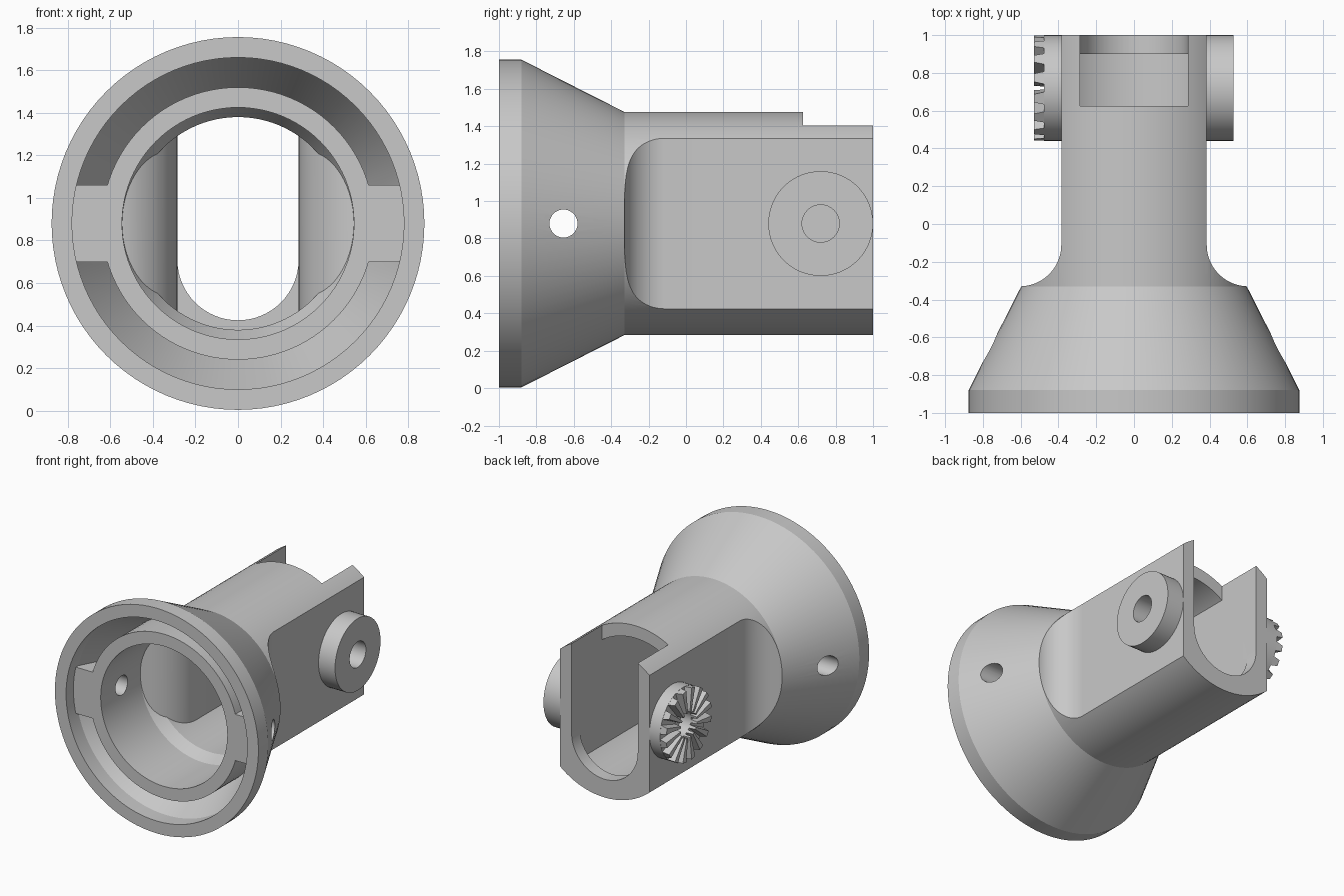
import bpy, bmesh
from math import sin, cos, pi, radians

cube = bpy.data.objects.get("Cube")
if cube:
    bpy.data.objects.remove(cube, do_unlink=True)

AXIS_Z = 0.88    # height of the main axis
FLAT = 0.385     # outer half width of the flat sides
SLOT = 0.285     # inner half width between the walls
PIVOT_Y = 0.72   # position of the side bosses

grey = bpy.data.materials.new("plain grey")
grey.use_nodes = True
colour = (0.58, 0.58, 0.58, 1)
grey.diffuse_color = colour
grey.node_tree.nodes["Principled BSDF"].inputs["Base Color"].default_value = colour


def finish(name, bm):
    bmesh.ops.remove_doubles(bm, verts=bm.verts, dist=1e-5)
    bmesh.ops.recalc_face_normals(bm, faces=bm.faces)
    mesh = bpy.data.meshes.new(name)
    bm.to_mesh(mesh)
    bm.free()
    mesh.materials.append(grey)
    obj = bpy.data.objects.new(name, mesh)
    bpy.context.collection.objects.link(obj)
    return obj


def lathe(name, profile, steps=96):
    """Spin a closed (radius, y) profile round the main axis."""
    bm = bmesh.new()
    rings = []
    for r, y in profile:
        if r == 0:
            rings.append([bm.verts.new((0, y, AXIS_Z))] * steps)
        else:
            rings.append([bm.verts.new((r * cos(2 * pi * i / steps), y,
                                        AXIS_Z + r * sin(2 * pi * i / steps)))
                          for i in range(steps)])
    for a, b in zip(rings, rings[1:]):
        for i in range(steps):
            j = (i + 1) % steps
            bm.faces.new(list(dict.fromkeys((a[i], a[j], b[j], b[i]))))
    return finish(name, bm)


def prism(name, points, place, lo, hi):
    """Extrude a 2D outline; place(u, v, w) gives the 3D position."""
    bm = bmesh.new()
    face = bm.faces.new([bm.verts.new(place(u, v, lo)) for u, v in points])
    top = [bm.verts.new(place(u, v, hi)) for u, v in points]
    base = list(face.verts)
    bm.faces.new(top)
    for i in range(len(base)):
        j = (i + 1) % len(base)
        bm.faces.new((base[i], base[j], top[j], top[i]))
    return finish(name, bm)


def boolean(target, tool, operation="DIFFERENCE"):
    mod = target.modifiers.new("cut", "BOOLEAN")
    mod.operation, mod.solver, mod.object = operation, "EXACT", tool
    bpy.context.view_layer.objects.active = target
    bpy.ops.object.modifier_apply(modifier=mod.name)
    bpy.data.objects.remove(tool, do_unlink=True)


def along_y(u, v, w):
    return (u, w, v)


def along_x(u, v, w):
    return (w, u, v)


def circle(cx, cy, r, start=0, end=2 * pi, steps=64, closed=True):
    count = steps if closed else steps + 1
    return [(cx + r * cos(start + (end - start) * i / steps),
             cy + r * sin(start + (end - start) * i / steps)) for i in range(count)]


def side_block(name, side, inner_x):
    """Block beyond a flat side, ending in a rounded shoulder at the bell."""
    outline = [(inner_x, 1.2)] + circle(0.605, -0.11, 0.605 - inner_x, pi, 1.5 * pi, 20, False)
    low = outline[-1][1]
    outline += [(1.2, low), (1.2, 1.2)]
    return prism(name, outline, lambda u, v, w: (side * u, v, w), -1, 3)


# Bell and barrel, with the ring-shaped channel behind the rim
body = lathe("bell_body", [(0, -0.91), (0.64, -0.91), (0.64, -0.61), (0.78, -0.88),
                           (0.78, -1), (0.876, -1), (0.876, -0.88), (0.597, -0.33),
                           (0.597, 1), (0, 1)])

# Tabs that bridge the channel, and the flattened outer sides
for side in (-1, 1):
    tab = prism("tab", [(0.58, -0.91), (0.8, -0.91), (0.8, -0.86), (0.66, -0.6), (0.58, -0.6)],
                lambda u, v, w: (side * u, v, w), AXIS_Z - 0.18, AXIS_Z + 0.18)
    boolean(body, tab, "UNION")
    boolean(body, side_block("outer_side", side, FLAT))

# Hollow interior, narrowing between the flat walls
cavity = lathe("cavity", [(0, -1.05), (0.545, -1.05), (0.545, -0.425), (0.5, -0.335),
                          (0.5, 0.9), (0, 0.9)])
for side in (-1, 1):
    boolean(cavity, side_block("inner_side", side, SLOT))
boolean(body, cavity)

# Rounded opening at the back lip, and the open slot in the roof
lip = circle(0, 0.71, SLOT, pi, 2 * pi, 32, False) + [(SLOT, 1.1), (-SLOT, 1.1)]
boolean(body, prism("lip_opening", lip, along_y, 0.85, 1.2))
slot = [(-SLOT, 0.9), (SLOT, 0.9), (SLOT, 2), (-SLOT, 2)]
boolean(body, prism("roof_slot", slot, along_y, 0.625, 1.2))

# Cross hole through the bell
boolean(body, prism("cross_hole", circle(-0.655, AXIS_Z, 0.075, steps=32), along_x, -1.2, 1.2))


def boss(name, lo, hi):
    disc = prism(name, circle(PIVOT_Y, AXIS_Z, 0.28), along_x, lo, hi)
    side = 1 if hi > 0 else -1
    ends = sorted((side * (FLAT + 0.003), side * 0.7))
    boolean(disc, prism("bore", circle(PIVOT_Y, AXIS_Z, 0.1, steps=32), along_x, *ends))
    return disc


plain_boss = boss("plain_boss", FLAT - 0.01, 0.527)
toothed_boss = boss("toothed_boss", -0.477, -FLAT + 0.01)

# Radial locking teeth on the right boss
TEETH = 16
bm = bmesh.new()
for k in range(TEETH):
    mid = 2 * pi * (k + 0.5) / TEETH
    layers = []
    for x, half in ((-0.475, 0.31), (-0.53, 0.2)):
        spread = half * 2 * pi / TEETH
        layers.append([bm.verts.new((x, PIVOT_Y + r * cos(mid + a), AXIS_Z + r * sin(mid + a)))
                       for r, a in ((0.1, -spread), (0.28, -spread), (0.28, spread), (0.1, spread))])
    low, high = layers
    bm.faces.new(low)
    bm.faces.new(high)
    for i in range(4):
        j = (i + 1) % 4
        bm.faces.new((low[i], low[j], high[j], high[i]))
finish("locking_teeth", bm)

# Smooth the round surfaces, keep machined edges crisp
for obj in (body, plain_boss, toothed_boss):
    bpy.ops.object.select_all(action="DESELECT")
    obj.select_set(True)
    bpy.context.view_layer.objects.active = obj
    bpy.ops.object.shade_smooth_by_angle(angle=radians(25))
